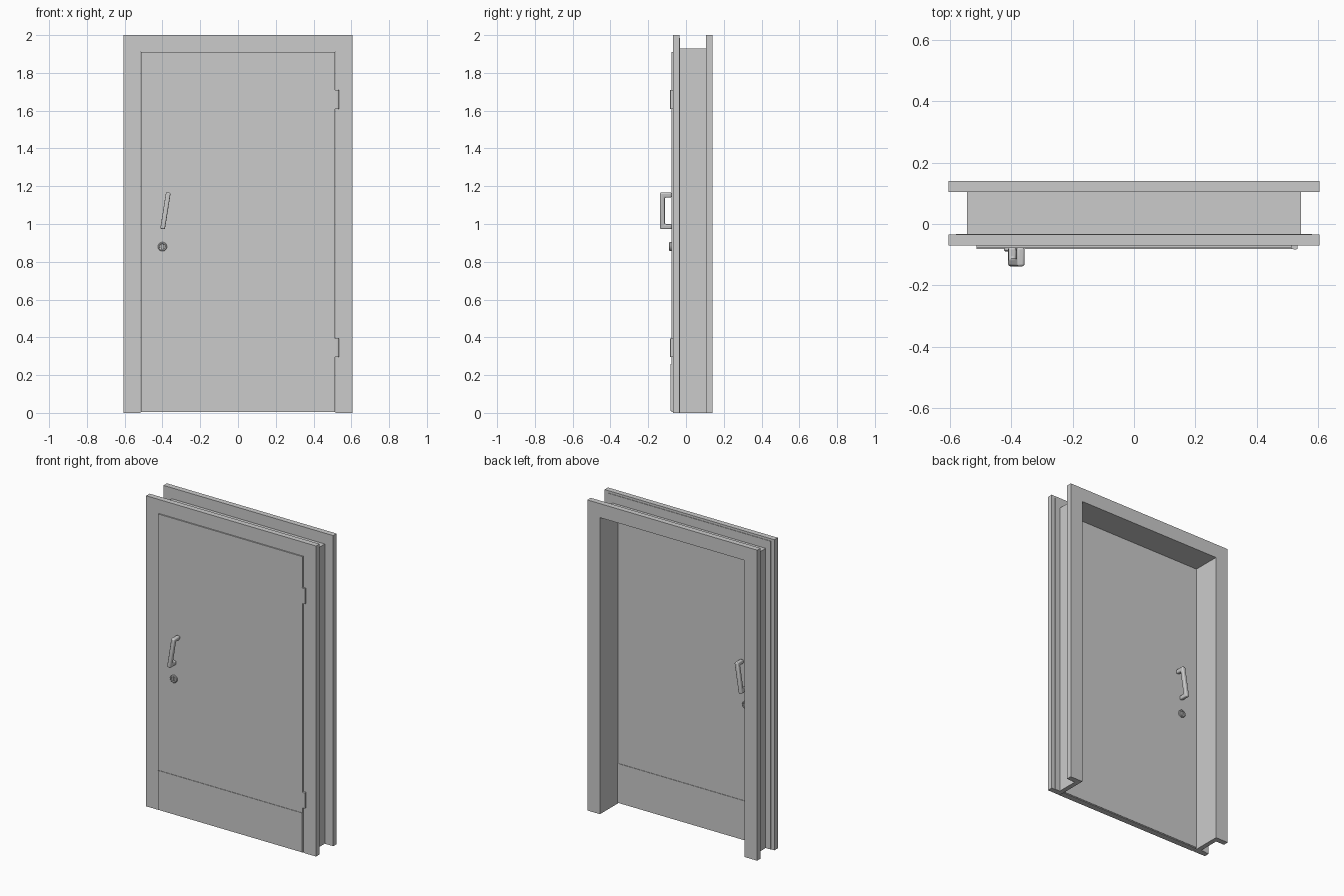
import bpy, bmesh, math
from mathutils import Matrix, Vector

if "Cube" in bpy.data.objects:
    bpy.data.objects.remove(bpy.data.objects["Cube"])

def finish(name, bm, bevel=0, segments=3, smooth=False):
    bmesh.ops.recalc_face_normals(bm, faces=bm.faces[:])
    mesh = bpy.data.meshes.new(name)
    bm.to_mesh(mesh)
    bm.free()
    ob = bpy.data.objects.new(name, mesh)
    bpy.context.collection.objects.link(ob)
    if bevel:
        m = ob.modifiers.new("Bevel", 'BEVEL')
        m.width, m.segments = bevel, segments
    if smooth:
        bpy.ops.object.select_all(action='DESELECT')
        ob.select_set(True)
        bpy.context.view_layer.objects.active = ob
        bpy.ops.object.shade_smooth_by_angle(angle=math.radians(35))
    return ob

def add_prism(bm, points, depth):
    """Extrude a closed 3D outline along a vector."""
    face = bm.faces.new([bm.verts.new(p) for p in points])
    ext = bmesh.ops.extrude_face_region(bm, geom=[face])
    verts = [v for v in ext['geom'] if isinstance(v, bmesh.types.BMVert)]
    bmesh.ops.translate(bm, verts=verts, vec=Vector(depth))

def box(name, x0, x1, y0, y1, z0, z1, bevel=0):
    bm = bmesh.new()
    add_prism(bm, [(x0, y0, z0), (x1, y0, z0), (x1, y0, z1), (x0, y0, z1)], (0, y1 - y0, 0))
    return finish(name, bm, bevel, 2)

OPEN_X, OPEN_Z = 0.515, 1.91   # doorway half width and height

def surround(name, half, top, y0, y1):
    """Three mitred members running around the doorway."""
    bm = bmesh.new()
    outer = [(-half, 0), (-half, top), (half, top), (half, 0)]
    inner = [(-OPEN_X, 0), (-OPEN_X, OPEN_Z), (OPEN_X, OPEN_Z), (OPEN_X, 0)]
    rings = [[bm.verts.new((x, y, z)) for x, z in loop]
             for loop, y in ((outer, y0), (inner, y0), (inner, y1), (outer, y1))]
    for k in range(4):
        a, b = rings[k], rings[(k + 1) % 4]
        for i in range(3):
            bm.faces.new((a[i], a[i + 1], b[i + 1], b[i]))
    for end in (0, 3):
        bm.faces.new([r[end] for r in rings])
    return finish(name, bm)

def cylinder(bm, radius, depth, matrix, sides=24):
    bmesh.ops.create_cone(bm, cap_ends=True, segments=sides, radius1=radius,
                          radius2=radius, depth=depth, matrix=matrix)

# Frame
surround("front_casing", 0.605, 2.0, -0.07, -0.035)
surround("casing_backing", 0.58, 1.985, -0.035, -0.032)
surround("jamb", 0.545, 1.93, -0.032, 0.105)
surround("back_casing", 0.605, 2.0, 0.105, 0.14)

# Door leaf
FRONT, BACK = -0.078, -0.04
box("door_leaf", -0.514, 0.514, FRONT, BACK, 0.005, 1.91)

# Fittings on both faces of the door
for side, face, s in (("front", FRONT, -1), ("back", BACK, 1)):
    # Kick plate
    y0, y1 = sorted((face, face + s * 0.003))
    box(side + "_kick_plate", -0.514, 0.514, y0, y1, 0.01, 0.26)

    # Slanted pull handle
    bm = bmesh.new()
    tip, h, t, w = 0.06, 0.098, 0.026, 0.025
    outline = [(-0.002, -h), (tip, -h), (tip, h), (-0.002, h),
               (-0.002, h - t), (tip - t, h - t), (tip - t, t - h), (-0.002, t - h)]
    add_prism(bm, [(-w / 2, s * y, z) for y, z in outline], (w, 0, 0))
    tilt = Matrix.Translation((-0.384, face, 1.07)) @ Matrix.Rotation(math.radians(9), 4, 'Y')
    bmesh.ops.transform(bm, matrix=tilt, verts=bm.verts[:])
    finish(side + "_pull_handle", bm, 0.007, 3, True)

    # Lock ring, revolved from its cross-section
    bm = bmesh.new()
    section = [(0.024, 0), (0.024, 0.008), (0.021, 0.011), (0.016, 0.011), (0.014, 0.004)]
    verts = [bm.verts.new((r, s * y, 0)) for r, y in section]
    edges = [bm.edges.new(p) for p in zip(verts, verts[1:])]
    bmesh.ops.spin(bm, geom=verts + edges, axis=(0, 1, 0), cent=(0, 0, 0),
                   angle=math.tau, steps=24)
    bmesh.ops.remove_doubles(bm, verts=bm.verts[:], dist=1e-5)
    bmesh.ops.translate(bm, verts=bm.verts[:], vec=(-0.4, face, 0.88))
    finish(side + "_lock_ring", bm, smooth=True)

    # Key cylinder halves with the key slot between them
    bm = bmesh.new()
    for a0 in (-1, 1):
        arc = [math.radians(a0 * 90 - 76 + 152 * i / 10) for i in range(11)]
        add_prism(bm, [(-0.4 + 0.0145 * math.sin(a), face, 0.88 + 0.0145 * math.cos(a))
                       for a in arc], (0, s * 0.008, 0))
    finish(side + "_key_cylinder", bm)

# Hinges on the right edge
for label, z in (("lower", 0.345), ("upper", 1.66)):
    bm = bmesh.new()
    cylinder(bm, 0.009, 0.1, Matrix.Translation((0.525, -0.075, z)), 16)
    finish(label + "_hinge_barrel", bm, smooth=True)
    box(label + "_hinge_leaf", 0.512, 0.533, -0.081, -0.069, z - 0.05, z + 0.05)
